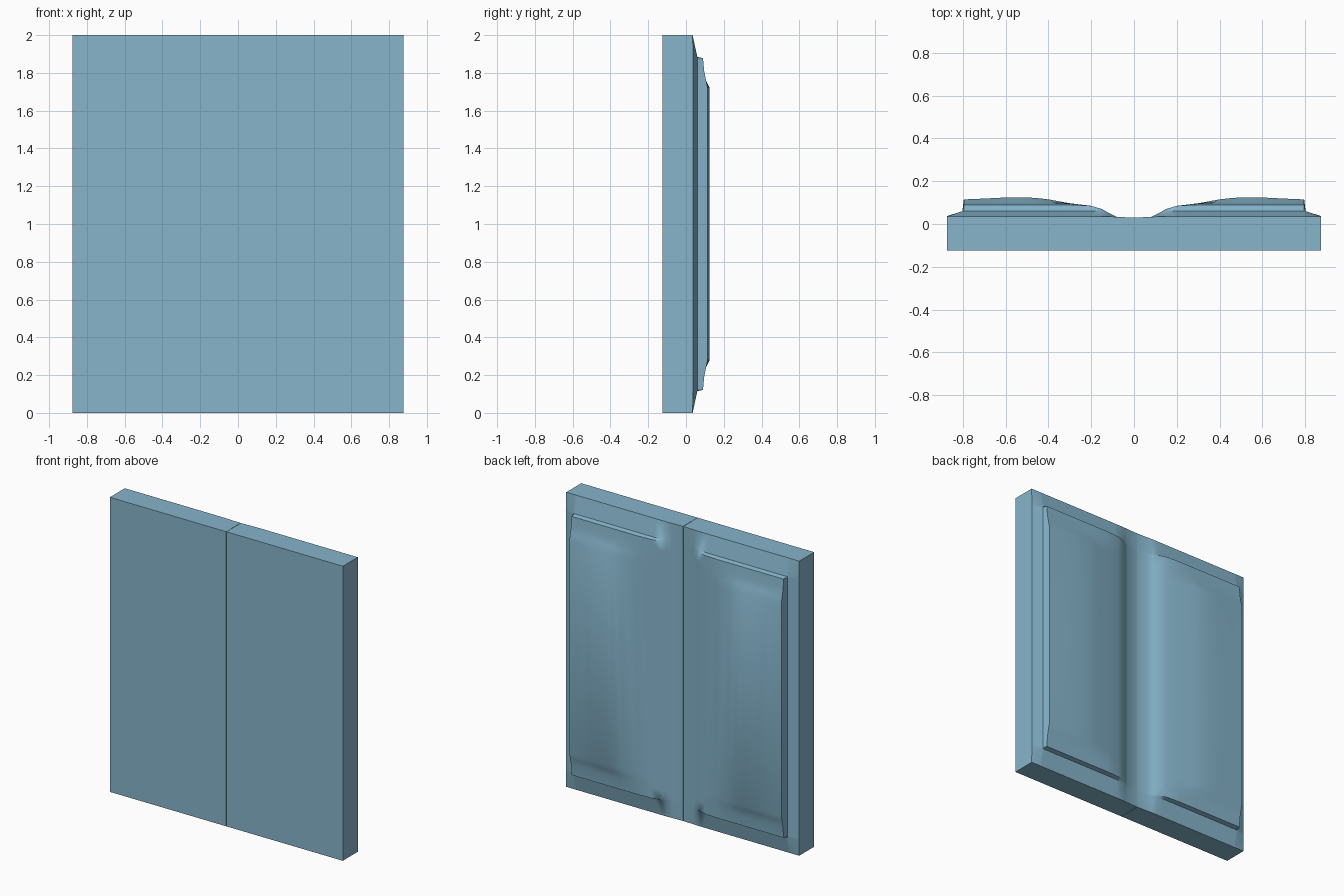
import bpy, bmesh, math

if "Cube" in bpy.data.objects:
    bpy.data.objects.remove(bpy.data.objects["Cube"])

mat = bpy.data.materials.new("soft blue")
mat.diffuse_color = (0.24, 0.46, 0.60, 1)
mat.use_nodes = True
mat.node_tree.nodes["Principled BSDF"].inputs["Base Color"].default_value = mat.diffuse_color

FRONT_Y = -0.125
# depth of the back face across the width, from the centre seam to the outer edge
PX = [(0.001, .03), (.08, .033), (.115, .05), (.15, .07), (.2, .085), (.3, .097),
      (.4, .115), (.46, .122), (.52, .125), (.6, .124), (.7, .119), (.796, .115),
      (.803, .06), (.875, .037)]
# depth limit up the height (lower half, repeated mirrored for the top)
PZ = [(0, .035), (.115, .06), (.122, .09), (.19, .096), (.24, .106), (.28, .125)]
PZ = PZ + [(2 - z, y) for z, y in reversed(PZ)]


def door_leaf(name, side):
    """One leaf: flat front, raised panel on the back."""
    bm = bmesh.new()
    back = [[bm.verts.new((side * x, min(a, b), z)) for x, a in PX] for z, b in PZ]
    nr, nc = len(PZ), len(PX)
    for r in range(nr - 1):
        for c in range(nc - 1):
            bm.faces.new((back[r][c], back[r][c + 1], back[r + 1][c + 1], back[r + 1][c]))
    # extrude the rim forward to form the edges, then cap the front
    rim = ([back[0][c] for c in range(nc)] + [back[r][-1] for r in range(1, nr)]
           + [back[-1][c] for c in range(nc - 2, -1, -1)]
           + [back[r][0] for r in range(nr - 2, 0, -1)])
    front = [bm.verts.new((v.co.x, FRONT_Y, v.co.z)) for v in rim]
    n = len(rim)
    for i in range(n):
        j = (i + 1) % n
        bm.faces.new((rim[i], rim[j], front[j], front[i]))
    bm.faces.new(front)
    bmesh.ops.recalc_face_normals(bm, faces=bm.faces[:])
    me = bpy.data.meshes.new(name)
    bm.to_mesh(me)
    bm.free()
    me.materials.append(mat)
    ob = bpy.data.objects.new(name, me)
    bpy.context.collection.objects.link(ob)
    bpy.ops.object.select_all(action='DESELECT')
    ob.select_set(True)
    bpy.context.view_layer.objects.active = ob
    bpy.ops.object.shade_smooth_by_angle(angle=math.radians(40))


door_leaf("right_door_leaf", 1)
door_leaf("left_door_leaf", -1)
